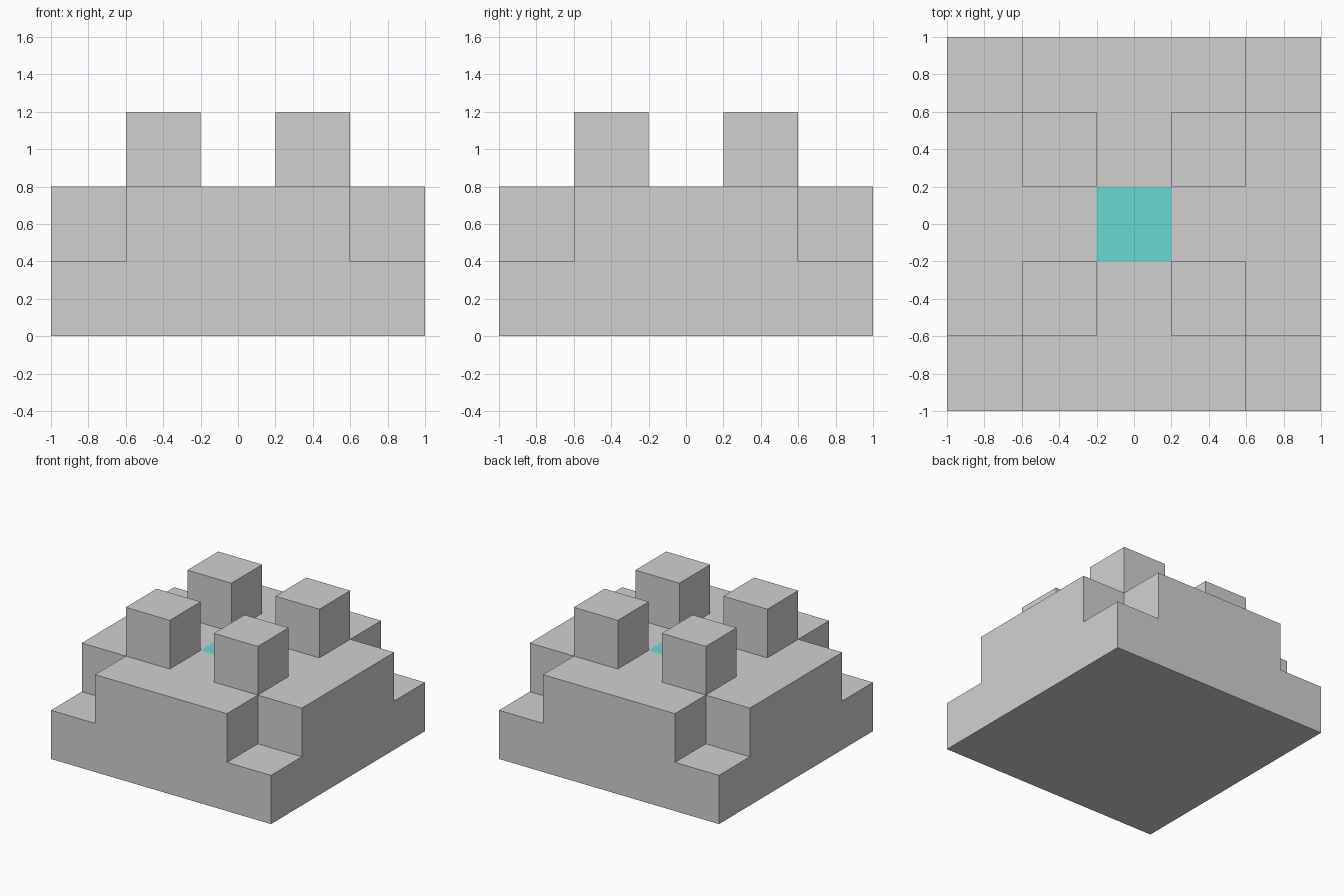
import bpy
import bmesh
from mathutils import Vector

STEP = 0.4

cube = bpy.data.objects.get("Cube")
if cube:
    bpy.data.objects.remove(cube, do_unlink=True)


def make_material(name, rgb):
    mat = bpy.data.materials.new(name)
    mat.use_nodes = True
    colour = (*rgb, 1.0)
    mat.diffuse_color = colour
    mat.node_tree.nodes["Principled BSDF"].inputs["Base Color"].default_value = colour
    return mat


def raise_cells(bm, level, rule):
    """Extrude the upward faces at a level whose centre (|x|, |y|) meets the rule."""
    bm.normal_update()
    cells = []
    for f in bm.faces:
        c = f.calc_center_median()
        if f.normal.z > 0.9 and abs(c.z - level) < 0.01 and rule(abs(c.x), abs(c.y)):
            cells.append(f)
    result = bmesh.ops.extrude_face_region(bm, geom=cells)
    verts = [g for g in result["geom"] if isinstance(g, bmesh.types.BMVert)]
    bmesh.ops.translate(bm, verts=verts, vec=(0, 0, STEP))
    old = [f for f in cells if f.is_valid]
    if old:
        bmesh.ops.delete(bm, geom=old, context='FACES')


# Base slab, cut into a five by five layout
bm = bmesh.new()
bmesh.ops.create_cube(bm, size=1)
bmesh.ops.scale(bm, verts=bm.verts, vec=(2, 2, STEP))
bmesh.ops.translate(bm, verts=bm.verts, vec=(0, 0, STEP / 2))
for axis in (Vector((1, 0, 0)), Vector((0, 1, 0))):
    for cut in (-0.6, -0.2, 0.2, 0.6):
        bmesh.ops.bisect_plane(bm, geom=bm.verts[:] + bm.edges[:] + bm.faces[:],
                               plane_co=axis * cut, plane_no=axis)

# Upper storey leaves the four corners low
raise_cells(bm, STEP, lambda x, y: min(x, y) < 0.6)
# Four towers stand diagonally around the middle
raise_cells(bm, 2 * STEP, lambda x, y: 0.2 < x < 0.6 and 0.2 < y < 0.6)
bmesh.ops.recalc_face_normals(bm, faces=bm.faces)

# Coloured centre panel
for f in bm.faces:
    c = f.calc_center_median()
    if f.normal.z > 0.9 and max(abs(c.x), abs(c.y)) < 0.1:
        f.material_index = 1

mesh = bpy.data.meshes.new("stepped_block")
bm.to_mesh(mesh)
bm.free()
mesh.materials.append(make_material("stone_grey", (0.65, 0.64, 0.63)))
mesh.materials.append(make_material("teal", (0.14, 0.69, 0.65)))
block = bpy.data.objects.new("stepped_block", mesh)
bpy.context.scene.collection.objects.link(block)
